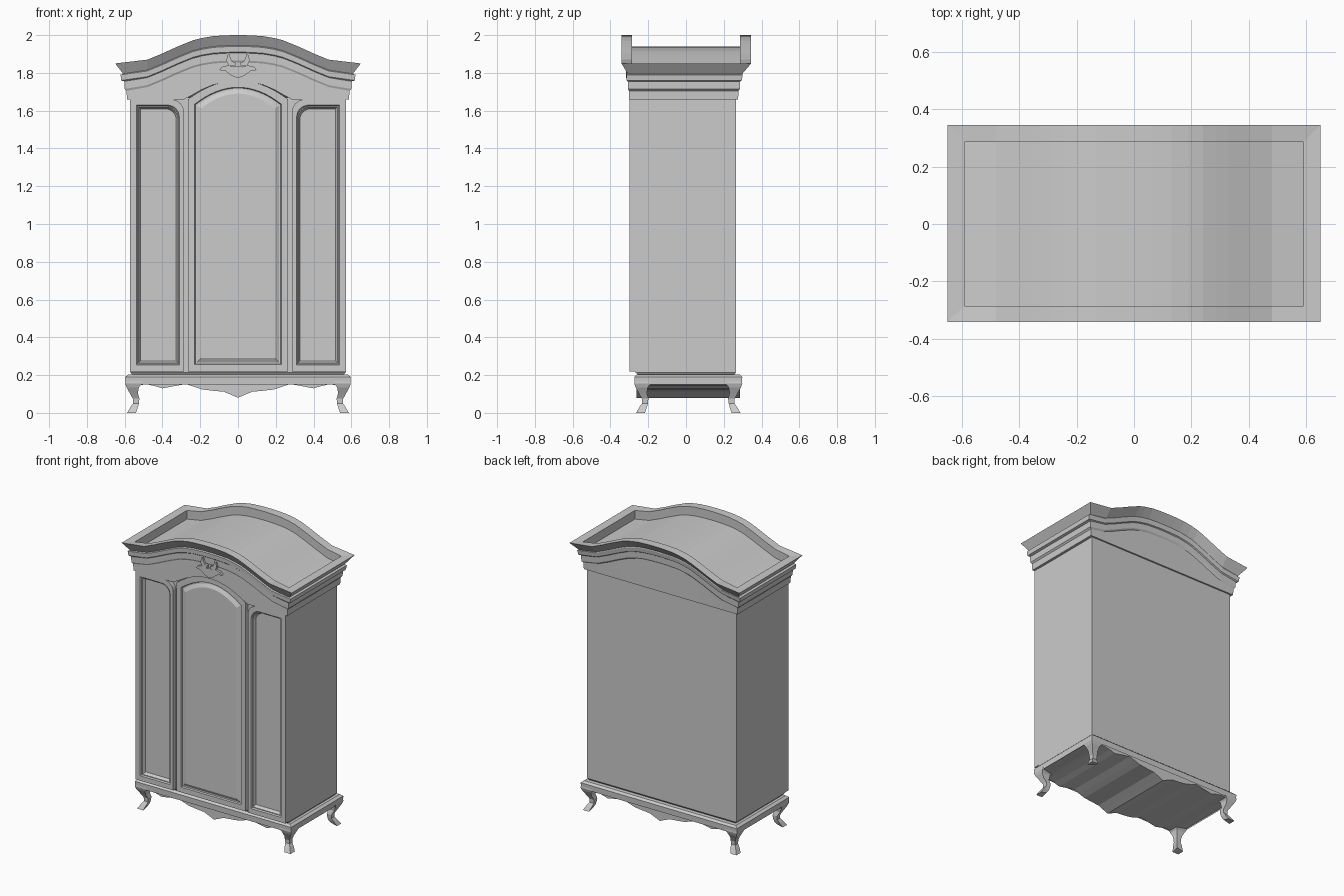
import bpy, bmesh, math

if "Cube" in bpy.data.objects:
    bpy.data.objects.remove(bpy.data.objects["Cube"])


def finish(bm, name):
    bmesh.ops.remove_doubles(bm, verts=bm.verts, dist=1e-5)
    bmesh.ops.recalc_face_normals(bm, faces=bm.faces)
    me = bpy.data.meshes.new(name)
    bm.to_mesh(me)
    bm.free()
    ob = bpy.data.objects.new(name, me)
    bpy.context.collection.objects.link(ob)
    return ob


def loft(name, rings, cap_start=True, cap_end=True, strip_caps=False):
    """Skin equal-length closed rings; caps are n-gons or front-to-back strips."""
    bm = bmesh.new()
    vs = [[bm.verts.new(p) for p in r] for r in rings]
    n = len(rings[0])
    for a, b in zip(vs, vs[1:]):
        for i in range(n):
            j = (i + 1) % n
            bm.faces.new((a[i], a[j], b[j], b[i]))
    for r, use in ((vs[0], cap_start), (vs[-1], cap_end)):
        if use and strip_caps:
            for i in range(n // 2 - 1):
                bm.faces.new((r[i], r[i + 1], r[n - 2 - i], r[n - 1 - i]))
        elif use:
            bm.faces.new(r)
    return finish(bm, name)


def rect(hx, y0, y1, z):
    return [(-hx, y0, z), (hx, y0, z), (hx, y1, z), (-hx, y1, z)]


def prism(name, outline, y0, y1):
    return loft(name, [[(x, y, z) for x, z in outline] for y in (y0, y1)])


def mirrored(half):
    """Half outline running from one centre point to the other, completed over x."""
    return half + [(-x, z) for x, z in reversed(half) if x > 1e-6]


# Carcass with a chamfered foot edge
loft("carcass", [rect(.555, -.25, .25, .195), rect(.57, -.265, .265, .215),
                 rect(.57, -.265, .265, 1.67)])

# Arched cornice: moulding profile swept round the rectangle and lifted by the arch
arch = [(.65, 0), (.48, .02), (.40, .053), (.33, .085), (.285, .104),
        (.24, .122), (.19, .135), (.13, .145), (.06, .149), (0, .15)]
lift = [(-x, l) for x, l in arch] + [(x, l) for x, l in reversed(arch[:-1])]


def cornice_ring(hx, y0, y1, z, flat=False):
    pts = [(max(-hx, min(hx, x)), l) for x, l in lift]
    front, back = [], []
    for x, l in pts:
        door = .10 * max(0, 1 - (x / .275) ** 2)
        front.append((x, y0, z + (door if flat else l)))
        back.append((x, y1, z + (0 if flat else l)))
    return front + back[::-1]


profile = [(.59, -.285, .285, 1.79), (.59, -.285, .285, 1.85),
           (.65, -.342, .345, 1.85), (.608, -.308, .298, 1.795),
           (.622, -.316, .30, 1.79), (.618, -.314, .295, 1.76),
           (.602, -.308, .287, 1.755), (.60, -.307, .285, 1.715),
           (.59, -.302, .278, 1.705)]
rings = [cornice_ring(*p) for p in profile]
rings += [cornice_ring(.588, -.302, .276, 1.66, True),
          cornice_ring(.56, -.26, .26, 1.66, True)]
loft("arched_cornice", rings, strip_caps=True)


# Centre door with arched raised panel
def arched_ring(inset, y):
    h, z0 = .265 - inset, .22 + inset
    spring, top = 1.66 - .7 * inset, 1.76 - inset
    pts = [(-h, y, z0), (h, y, z0)]
    for i in range(17):
        t = 1 - i / 8
        pts.append((h * t, y, spring + (top - spring) * (1 - t * t)))
    return pts


loft("centre_door", [arched_ring(*p) for p in
                     ((0, -.25), (0, -.295), (.036, -.295), (.04, -.285),
                      (.048, -.285), (.07, -.297))])


# Side doors: recessed panel, inner top corner rounded
def side_ring(s, inset, y):
    x0, x1 = .572 - inset, .285 + .75 * inset
    z0, z1, r = .22 + inset, 1.66 - .9 * inset, .07 - .2 * inset
    pts = [(s * x1, y, z0), (s * x0, y, z0), (s * x0, y, z1)]
    for i in range(9):
        a = math.radians(90 + 90 * i / 8)
        pts.append((s * (x1 + r + r * math.cos(a)), y, z1 - r + r * math.sin(a)))
    return pts


for s, side in ((-1, "left"), (1, "right")):
    loft(side + "_door", [side_ring(s, *p) for p in
                          ((0, -.25), (0, -.30), (.034, -.30), (.04, -.292),
                           (.045, -.292), (.056, -.272))])

# Stile behind the doors, closing the gaps
prism("door_backing", [(-.565, .215), (.565, .215), (.565, 1.665), (-.565, 1.665)],
      -.282 + .012, -.25)

# Scalloped apron running through the full depth
apron = mirrored([(0, .08), (.035, .095), (.075, .112), (.13, .117), (.19, .124),
                  (.23, .137), (.275, .153), (.33, .143), (.40, .13), (.44, .142),
                  (.485, .152), (.525, .145), (.56, .15), (.59, .155),
                  (.59, .185), (.575, .20), (0, .20)])
prism("scalloped_apron", apron, -.262, .286)
loft("base_rail", [rect(.595, -.272, .296, .15), rect(.597, -.274, .298, .19),
                   rect(.58, -.26, .284, .203)], cap_start=False)

# Cabriole legs: square sections from knee to foot (outer edge, inner edge, height)
sections = [(.594, .50, .19), (.597, .51, .155), (.59, .525, .135), (.573, .53, .105),
            (.557, .522, .075), (.556, .525, .05), (.57, .53, .03), (.587, .54, 0)]
for sx in (-1, 1):
    for sy in (-1, 1):
        leg = []
        for o, i, z in sections:
            xs, ys = (o, i), (o - .311, i - .311)
            leg.append([(sx * xs[a], .012 + sy * ys[b], z + (.012 if z == 0 and a and b else 0))
                        for a, b in ((0, 0), (1, 0), (1, 1), (0, 1))])
        loft(("front" if sy < 0 else "back") + ("_left" if sx < 0 else "_right") + "_leg", leg)

# Carved ornament at the crest: leaf spray and a pair of scrolls
leaf = mirrored([(0, 1.772), (.035, 1.785), (.065, 1.81), (.10, 1.815), (.085, 1.832),
                 (.05, 1.84), (.025, 1.832), (0, 1.838)])
prism("carved_leaf", leaf, -.318, -.295)
for s, side in ((-1, "left"), (1, "right")):
    scroll = [(s * x, z) for x, z in ((.015, 1.835), (.05, 1.84), (.062, 1.865), (.055, 1.895),
                                      (.045, 1.90), (.04, 1.88), (.03, 1.86), (.012, 1.855))]
    prism(side + "_scroll", scroll, -.322, -.295)
